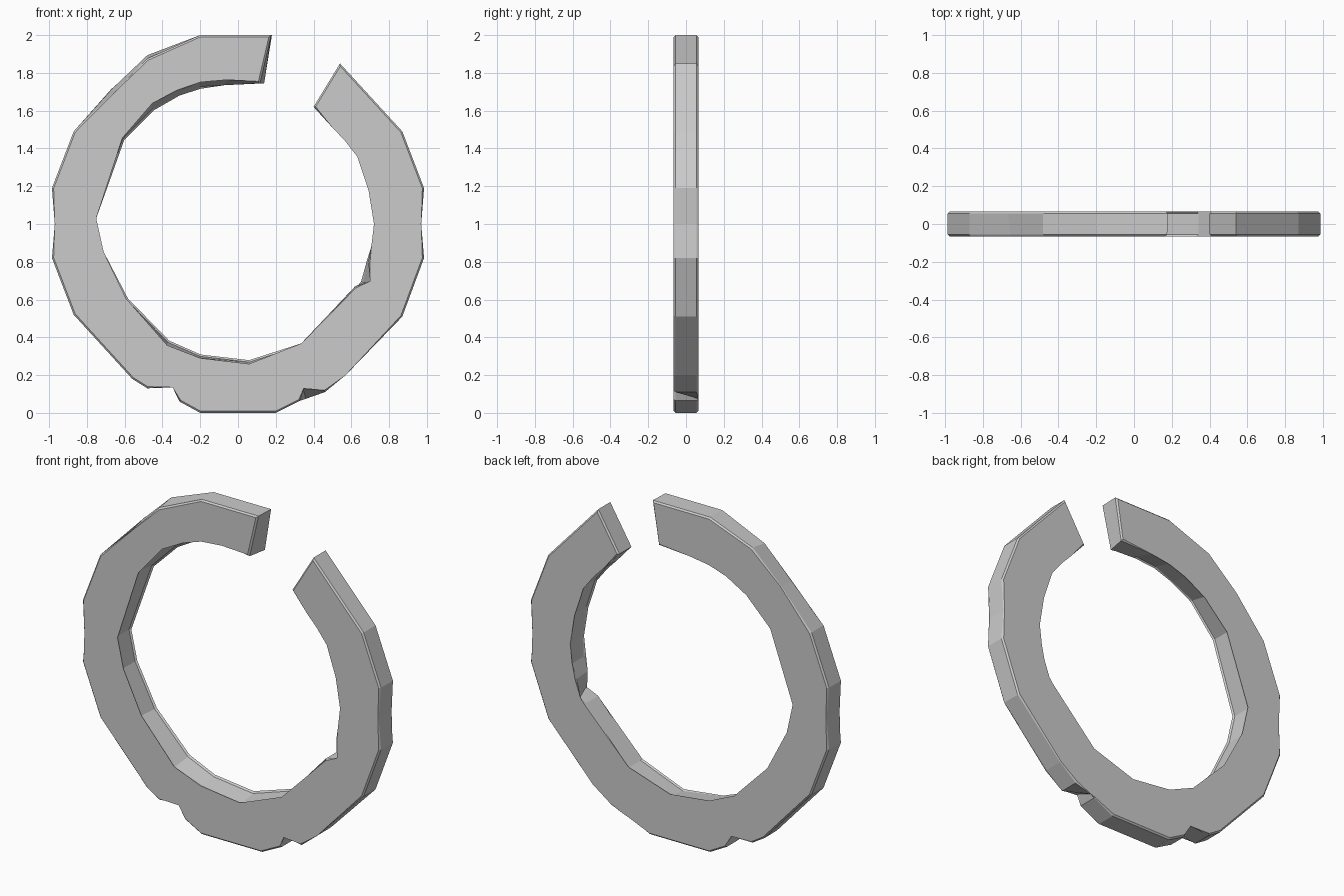
import bpy, bmesh

HALF = 0.065

# Front outline of the broken ring (x, z): outer rim, then inner rim back to the gap
outline = [
    (.175, 2), (-.2, 2), (-.48, 1.875), (-.65, 1.70), (-.87, 1.49), (-.985, 1.19),
    (-.97, 1), (-.985, .82), (-.87, .52), (-.56, .18), (-.48, .13),
    (-.34, .145), (-.31, .06), (-.2, 0), (.2, 0), (.33, .065), (.34, .14),
    (.46, .11), (.57, .2), (.87, .51), (.985, .82), (.97, 1), (.985, 1.19),
    (.87, 1.49), (.54, 1.85),
    (.40, 1.62), (.5, 1.51), (.57, 1.45), (.64, 1.36), (.70, 1.18),
    (.72, 1), (.715, .88), (.69, .8), (.71, .69), (.62, .67), (.34, .36),
    (.06, .25), (-.2, .29), (-.38, .35), (-.6, .6), (-.72, .85), (-.76, 1.03),
    (-.62, 1.46), (-.46, 1.645), (-.32, 1.71), (-.2, 1.76), (-.06, 1.772),
    (.115, 1.745)]

# Places where the worn back edge differs from the front edge
back_edge = {
    (-.48, 1.875): (-.48, 1.895), (-.65, 1.70): (-.67, 1.715), (.34, .14): (.36, .075),
    (.69, .8): (.68, .8), (.71, .69): (.66, .69), (.06, .25): (.06, .27),
    (-.2, .29): (-.2, .30), (-.38, .35): (-.37, .375), (-.6, .6): (-.59, .6),
    (-.62, 1.46): (-.61, 1.45), (-.46, 1.645): (-.45, 1.61), (-.32, 1.71): (-.31, 1.68),
    (-.2, 1.76): (-.2, 1.725), (-.06, 1.772): (-.07, 1.735),
    (.115, 1.745): (.14, 1.745), (.175, 2): (.18, 2)}

bm = bmesh.new()
front = [bm.verts.new((x, -HALF, z)) for x, z in outline]
back = [bm.verts.new((x, HALF, z)) for x, z in (back_edge.get(p, p) for p in outline)]
n = len(outline)
caps = [bm.faces.new(front), bm.faces.new(back[::-1])]
# Side walls
for i in range(n):
    j = (i + 1) % n
    bm.faces.new((front[j], front[i], back[i], back[j]))

# Small chamfer round both faces
rim = [e for f in caps for e in f.edges]
bmesh.ops.bevel(bm, geom=rim, offset=0.009, offset_type='OFFSET', segments=1,
                affect='EDGES', clamp_overlap=False)
bmesh.ops.triangulate(bm, faces=[f for f in bm.faces if len(f.verts) > 4])
bmesh.ops.recalc_face_normals(bm, faces=bm.faces)

mesh = bpy.data.meshes.new("broken_ring")
bm.to_mesh(mesh)
bm.free()
ring = bpy.data.objects.new("broken_ring", mesh)
bpy.context.collection.objects.link(ring)
